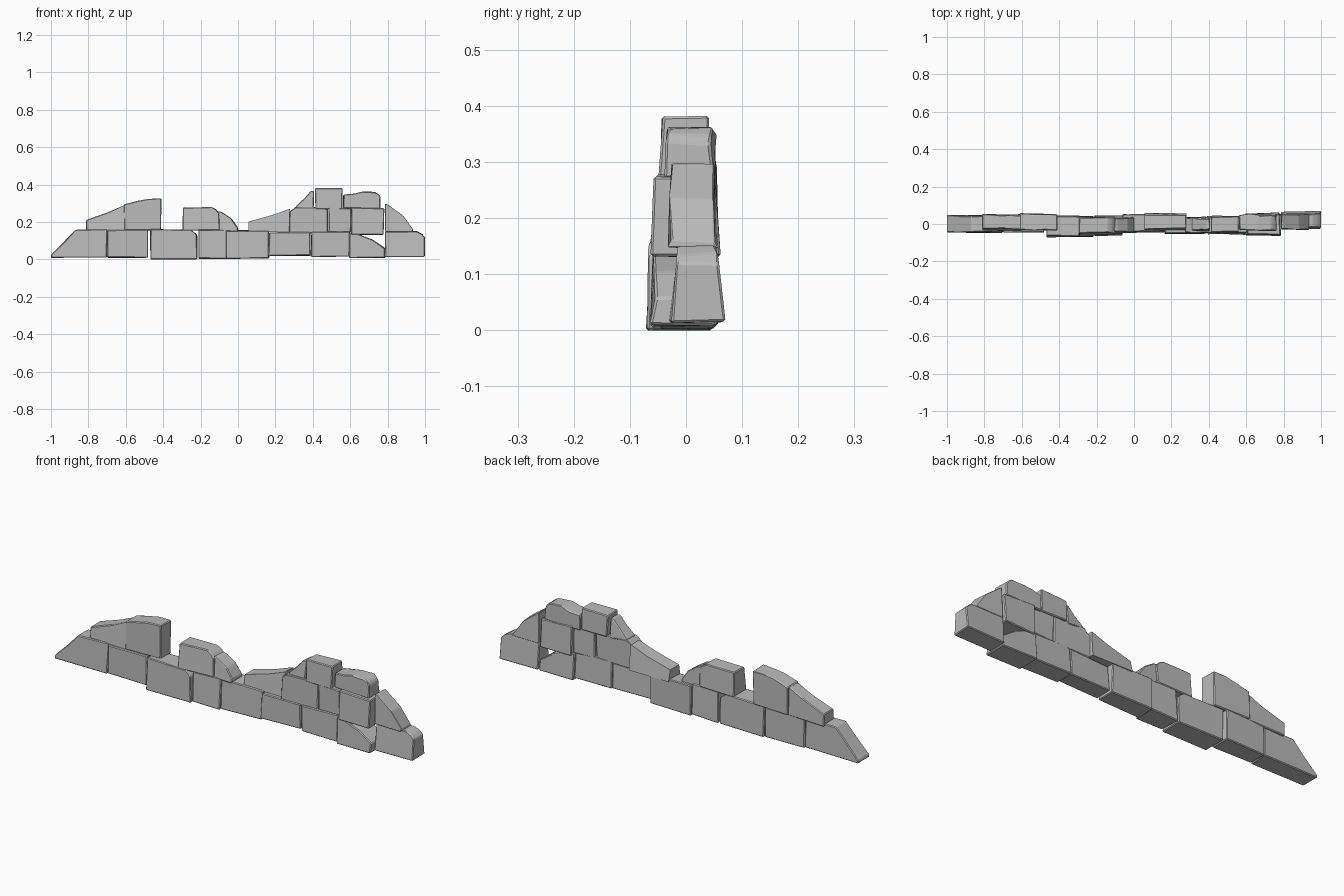
import bpy
import bmesh
import random
from mathutils import Vector

default_cube = bpy.data.objects.get("Cube")
if default_cube:
    bpy.data.objects.remove(default_cube, do_unlink=True)

rng = random.Random(4)

# One plain grey stone colour
stone_grey = bpy.data.materials.new("stone_grey")
stone_grey.use_nodes = True
GREY = (0.5, 0.5, 0.5, 1)
stone_grey.diffuse_color = GREY
stone_grey.node_tree.nodes["Principled BSDF"].inputs["Base Color"].default_value = GREY


def outline_points(span, height, slope_start, slope_end):
    """Front outline of a stone; each slope is (run, drop) worn off a top corner."""
    (start, end), (bottom, top) = span, height
    points = [(start, bottom), (end, bottom)]
    if slope_end:
        run, drop = slope_end
        points += [(end, top - drop), (end - run * 0.4, top - drop * 0.45), (end - run, top)]
    else:
        points.append((end, top))
    if slope_start:
        run, drop = slope_start
        points += [(start + run, top), (start + run * 0.6, top - drop * 0.45), (start, top - drop)]
    else:
        points.append((start, top))
    return points


def stone(name, span, height, depth, slope_start=None, slope_end=None, taper=0.1):
    """Rough-hewn block: an extruded outline, narrowed upward, jittered and chipped."""
    bm = bmesh.new()
    bottom, top = height
    middle, half = sum(depth) / 2, (depth[1] - depth[0]) / 2
    rings = []
    for side in (-1, 1):
        ring = []
        for x, z in outline_points(span, height, slope_start, slope_end):
            narrowing = 1 - taper * (z - bottom) / (top - bottom)
            y = middle + side * half * narrowing + rng.uniform(-0.005, 0.005)
            chip = Vector((rng.uniform(-0.003, 0.003), 0, rng.uniform(-0.003, 0.003)))
            spot = Vector((x, y, z)) + chip
            spot.x, spot.z = max(-1, min(1, spot.x)), max(0, spot.z)
            ring.append(bm.verts.new(spot))
        rings.append(ring)
    front, back = rings
    bm.faces.new(front)
    bm.faces.new(list(reversed(back)))
    count = len(front)
    for i in range(count):
        j = (i + 1) % count
        bm.faces.new((front[j], front[i], back[i], back[j]))
    bmesh.ops.recalc_face_normals(bm, faces=bm.faces[:])
    bmesh.ops.bevel(bm, geom=bm.edges[:], offset=0.004, segments=1,
                    affect='EDGES', clamp_overlap=True)
    mesh = bpy.data.meshes.new(name)
    bm.to_mesh(mesh)
    bm.free()
    mesh.materials.append(stone_grey)
    block = bpy.data.objects.new(name, mesh)
    bpy.context.collection.objects.link(block)
    return block


# Bottom course, from the right end to the left end
stone("base_right_end", span=(-1, -0.7), height=(0.01, 0.16), depth=(-0.045, 0.045),
      slope_start=(0.13, 0.135))
stone("base_right_outer", span=(-0.7, -0.48), height=(0.01, 0.16), depth=(-0.05, 0.055))
stone("base_right_inner", span=(-0.47, -0.22), height=(0, 0.16), depth=(-0.07, 0.045),
      slope_end=(0.03, 0.03))
stone("base_middle_narrow", span=(-0.21, -0.06), height=(0.005, 0.16), depth=(-0.06, 0.045))
stone("base_middle_wide", span=(-0.065, 0.165), height=(0.005, 0.155), depth=(-0.045, 0.055))
stone("base_left_inner", span=(0.165, 0.385), height=(0.02, 0.145), depth=(-0.055, 0.035))
stone("base_left_middle", span=(0.39, 0.595), height=(0.015, 0.15), depth=(-0.055, 0.04))
stone("base_left_broken", span=(0.595, 0.785), height=(0.01, 0.14), depth=(-0.06, 0.055),
      slope_end=(0.16, 0.08))
stone("base_left_end", span=(0.785, 1), height=(0.015, 0.15), depth=(-0.03, 0.068),
      slope_end=(0.045, 0.03), taper=0.3)

# Middle course: two stubs on the right, a longer run on the left
stone("stub_right_slope", span=(-0.81, -0.6), height=(0.15, 0.29), depth=(-0.035, 0.055),
      slope_start=(0.2, 0.08), taper=0.3)
stone("stub_right_tall", span=(-0.61, -0.41), height=(0.155, 0.325), depth=(-0.038, 0.055),
      slope_start=(0.13, 0.03))
stone("stub_middle_block", span=(-0.295, -0.1), height=(0.155, 0.278), depth=(-0.06, 0.045),
      slope_end=(0.04, 0.03), taper=0.25)
stone("stub_middle_slope", span=(-0.105, 0), height=(0.15, 0.255), depth=(-0.05, 0.035),
      slope_end=(0.09, 0.085), taper=0.2)
stone("middle_left_slope", span=(0.055, 0.28), height=(0.145, 0.27), depth=(-0.03, 0.055),
      slope_start=(0.22, 0.07), taper=0.3)
stone("middle_left_inner", span=(0.275, 0.48), height=(0.14, 0.28), depth=(-0.05, 0.038),
      slope_start=(0.03, 0.025))
stone("middle_left_narrow", span=(0.485, 0.605), height=(0.145, 0.275), depth=(-0.05, 0.04))
stone("middle_left_outer", span=(0.605, 0.78), height=(0.13, 0.275), depth=(-0.06, 0.06))
stone("middle_left_end", span=(0.788, 0.935), height=(0.145, 0.298), depth=(-0.03, 0.055),
      slope_end=(0.14, 0.14), taper=0.15)

# Top course on the left
stone("top_slope", span=(0.31, 0.405), height=(0.27, 0.365), depth=(-0.035, 0.035),
      slope_start=(0.08, 0.08), taper=0.2)
stone("top_middle", span=(0.412, 0.56), height=(0.27, 0.38), depth=(-0.045, 0.045))
stone("top_outer", span=(0.562, 0.76), height=(0.27, 0.36), depth=(-0.035, 0.05),
      slope_start=(0.1, 0.015), slope_end=(0.03, 0.025))
